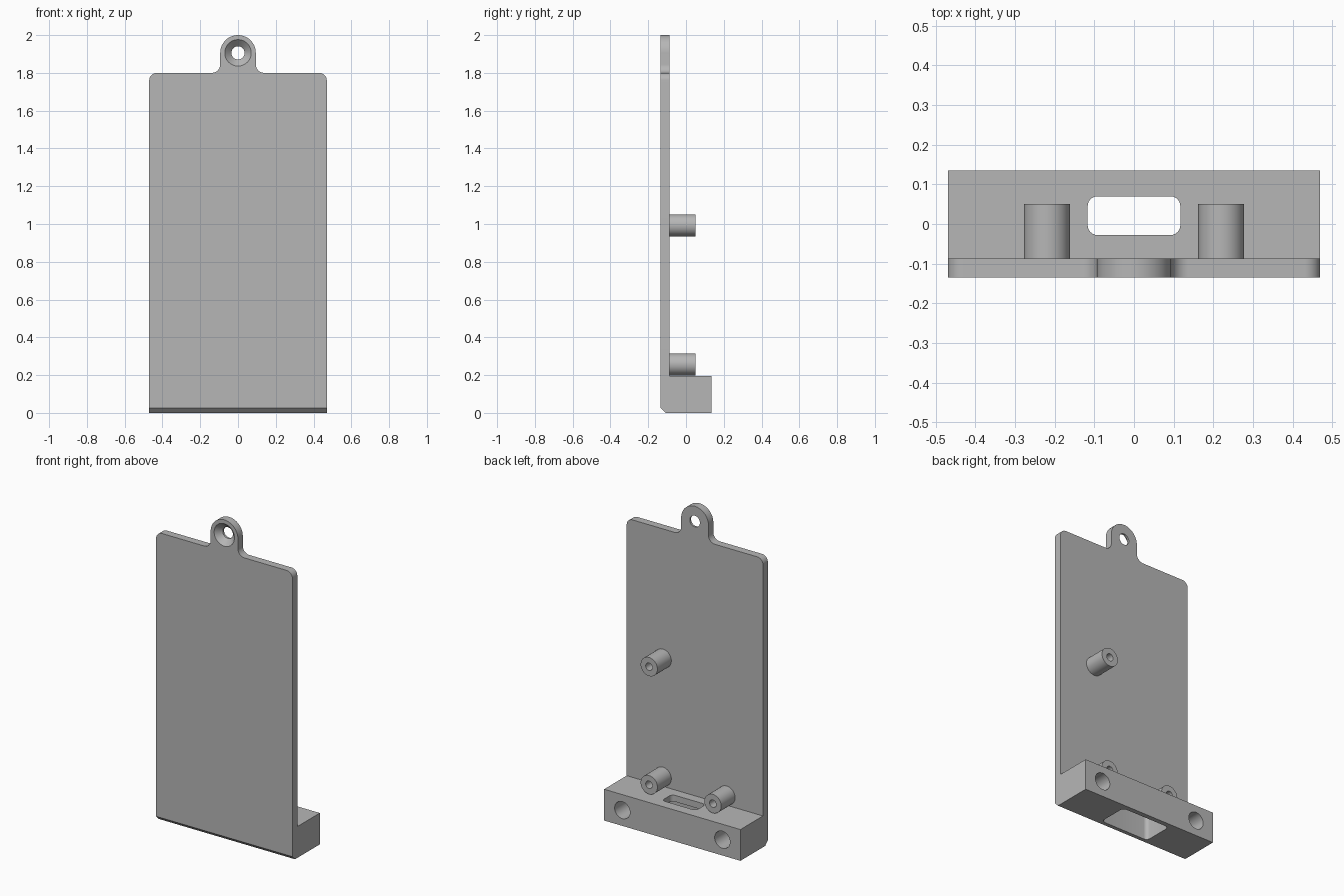
import bpy, bmesh, math
from mathutils import Matrix, Vector

cube = bpy.data.objects.get("Cube")
if cube:
    bpy.data.objects.remove(cube)

grey = bpy.data.materials.new("plain_grey")
grey.use_nodes = True
colour = (0.47, 0.47, 0.47, 1)
grey.diffuse_color = colour
grey.node_tree.nodes["Principled BSDF"].inputs["Base Color"].default_value = colour

FRONT, BACK, PLATE_BACK = -0.135, 0.135, -0.087
HALF, BLOCK_TOP, PLATE_TOP = 0.47, 0.195, 1.8


def arc(cx, cz, r, start, end, steps=10):
    angles = [math.radians(start + (end - start) * i / steps) for i in range(steps + 1)]
    return [(cx + r * math.cos(a), cz + r * math.sin(a)) for a in angles]


def make(name, bm):
    bmesh.ops.recalc_face_normals(bm, faces=bm.faces)
    mesh = bpy.data.meshes.new(name)
    bm.to_mesh(mesh)
    bm.free()
    mesh.materials.append(grey)
    obj = bpy.data.objects.new(name, mesh)
    bpy.context.collection.objects.link(obj)
    return obj


def prism(name, points, to_3d, move):
    """Extrude a flat outline; to_3d places each outline point in space."""
    bm = bmesh.new()
    face = bm.faces.new([bm.verts.new(to_3d(a, b)) for a, b in points])
    new = bmesh.ops.extrude_face_region(bm, geom=[face])["geom"]
    verts = [v for v in new if isinstance(v, bmesh.types.BMVert)]
    bmesh.ops.translate(bm, verts=verts, vec=Vector(move))
    return make(name, bm)


def rod(name, x, z, y0, y1, r0, r1=None):
    """Round bar or cone along y."""
    bm = bmesh.new()
    place = Matrix.Translation((x, (y0 + y1) / 2, z)) @ Matrix.Rotation(-math.pi / 2, 4, "X")
    bmesh.ops.create_cone(bm, cap_ends=True, segments=48, radius1=r0,
                          radius2=r0 if r1 is None else r1, depth=y1 - y0, matrix=place)
    return make(name, bm)


def rounded_slot(name, half_x, y0, y1, r, z0, z1):
    points = []
    for cx, cy, start in ((half_x - r, y1 - r, 0), (r - half_x, y1 - r, 90),
                          (r - half_x, y0 + r, 180), (half_x - r, y0 + r, 270)):
        points += arc(cx, cy, r, start, start + 90, 6)
    return prism(name, points, lambda a, b: (a, b, z0), (0, 0, z1 - z0))


def activate(obj):
    bpy.ops.object.select_all(action="DESELECT")
    obj.select_set(True)
    bpy.context.view_layer.objects.active = obj


def cut(obj, cutters):
    activate(obj)
    for cutter in cutters:
        cutter.hide_render = True
        mod = obj.modifiers.new("cut", "BOOLEAN")
        mod.operation = "DIFFERENCE"
        mod.solver = "EXACT"
        mod.object = cutter
        bpy.ops.object.modifier_apply(modifier=mod.name)
        bpy.data.objects.remove(cutter)


# Back plate with rounded corners and a filleted hanging tab
tab_r, corner, fillet = 0.094, 0.04, 0.045
tab_z = 2 - tab_r
right_half = ([(HALF, BLOCK_TOP)]
              + arc(HALF - corner, PLATE_TOP - corner, corner, 0, 90)
              + arc(tab_r + fillet, PLATE_TOP + fillet, fillet, 270, 180)
              + arc(0, tab_z, tab_r, 0, 90, 20))
outline = right_half + [(-x, z) for x, z in reversed(right_half[:-1])]
plate = prism("back_plate", outline, lambda a, b: (a, FRONT, b), (0, PLATE_BACK - FRONT, 0))
cut(plate, [rod("hole_cutter", 0, tab_z, FRONT - 0.05, PLATE_BACK + 0.05, 0.035),
            rod("countersink_cutter", 0, tab_z, FRONT - 0.01, FRONT + 0.035, 0.08, 0.035)])

# Base block with a chamfered lower front edge
bevel = 0.026
side = [(FRONT, bevel), (FRONT + bevel, 0), (BACK, 0), (BACK, BLOCK_TOP), (FRONT, BLOCK_TOP)]
block = prism("base_block", side, lambda a, b: (-HALF, a, b), (2 * HALF, 0, 0))

# Slot through the top, wider pocket below, and two blind holes in the back
cutters = [rounded_slot("pocket_cutter", 0.168, -0.085, 0.105, 0.025, -0.05, 0.155),
           rounded_slot("slot_cutter", 0.117, -0.028, 0.07, 0.025, 0.1, 0.3)]
for s in (-1, 1):
    cutters.append(rod("back_hole_cutter", s * 0.345, 0.098, -0.05, BACK + 0.05, 0.053))
cut(block, cutters)

# Hollow mounting posts
posts = []
for name, x, z in (("lower_left_post", 0.22, 0.257), ("lower_right_post", -0.22, 0.257),
                   ("upper_left_post", 0.22, 0.993)):
    post = rod(name, x, z, PLATE_BACK, 0.05, 0.058)
    cut(post, [rod("bore_cutter", x, z, PLATE_BACK + 0.01, 0.1, 0.023)])
    posts.append(post)

for obj in [plate, block] + posts:
    activate(obj)
    bpy.ops.object.shade_smooth_by_angle(angle=math.radians(30))
